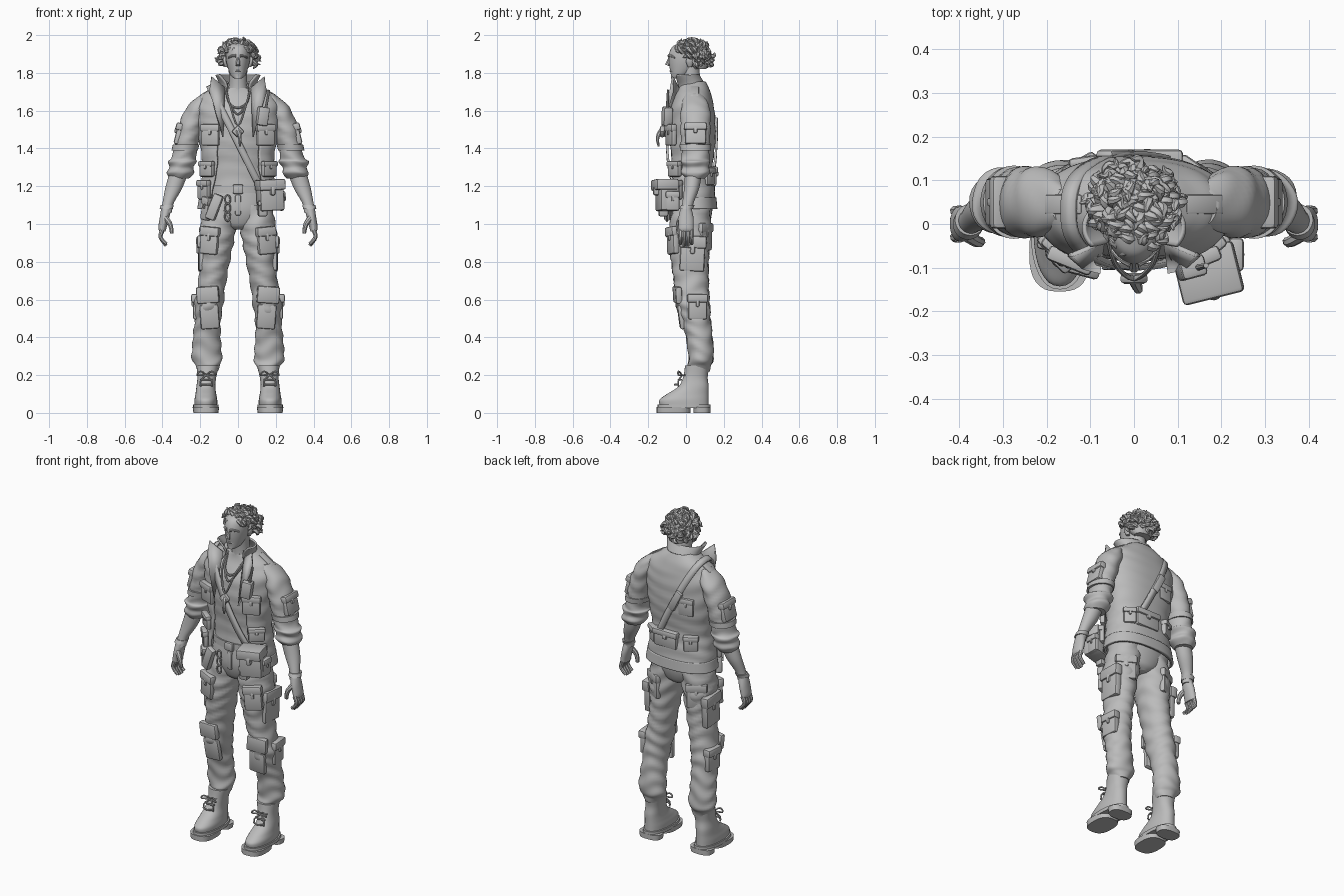
import bpy, bmesh, math, random
from mathutils import Vector, Matrix, Euler

random.seed(7)
start_cube = bpy.data.objects.get("Cube")
if start_cube:
    bpy.data.objects.remove(start_cube, do_unlink=True)
grey = bpy.data.materials.new("plain grey")
grey.use_nodes = True
grey.diffuse_color = (.5, .5, .5, 1)
grey.node_tree.nodes["Principled BSDF"].inputs["Base Color"].default_value = (.5, .5, .5, 1)

def finish(name, bm, thick=0):
    bmesh.ops.recalc_face_normals(bm, faces=bm.faces)
    mesh = bpy.data.meshes.new(name)
    bm.to_mesh(mesh)
    bm.free()
    mesh.materials.append(grey)
    mesh.polygons.foreach_set("use_smooth", [True] * len(mesh.polygons))
    mesh.set_sharp_from_angle(angle=math.radians(40))
    obj = bpy.data.objects.new(name, mesh)
    bpy.context.scene.collection.objects.link(obj)
    if thick:
        shell = obj.modifiers.new("thickness", "SOLIDIFY")
        shell.thickness, shell.offset = thick, 0

def spline(points, steps):
    pts = [Vector(p) for p in points]
    out, last = [], len(pts) - 1
    for i in range(last):
        before, start, end, after = pts[max(i - 1, 0)], pts[i], pts[i + 1], pts[min(i + 2, last)]
        leave, arrive = (end - before) / 2, (after - start) / 2
        for k in range(steps):
            t = k / steps
            ease = t * t * (3 - 2 * t)
            out.append(start.lerp(end, ease) + leave * t * (1 - t) ** 2 - arrive * t * t * (1 - t))
    return out + [pts[last]]

def skin(bm, rows, wrap=True, caps=True):
    rows = [[bm.verts.new(p) for p in row] for row in rows]
    count = len(rows[0])
    for low, high in zip(rows, rows[1:]):
        for i in range(count if wrap else count - 1):
            j = (i + 1) % count
            bm.faces.new((low[i], low[j], high[j], high[i]))
    if caps and wrap:
        bm.faces.new(rows[0])
        bm.faces.new(rows[-1])

def rounded(value, power):
    return math.copysign(abs(value) ** power, value)

def loft(name, rings, side=1, sides=32, steps=8, fold=0, power=1, thick=0, is_open=False):
    """Stack level rings of (x, y, z, half width, half depth[, front gap angle])."""
    bm, rows = bmesh.new(), []
    for ring in spline(rings, steps):
        x, y, z, wide, deep = ring[:5]
        gap = ring[5] if is_open else 0
        row = []
        for i in range(sides):
            a = gap + (math.tau - 2 * gap) * i / (sides - 1 if is_open else sides)
            swell = 1 + fold * math.sin(75 * z + 2 * math.sin(2 * a + 9 * z) + side)
            row.append((side * (x + wide * swell * rounded(math.sin(a), power)),
                        y - deep * swell * rounded(math.cos(a), power), z))
        rows.append(row)
    skin(bm, rows, wrap=not is_open)
    finish(name, bm, thick)

def tube(bm, points, radius, tip=None, sides=8, closed=False):
    path = spline(points, 4)
    if closed:
        path.pop()
    count, rows = len(path), []
    for i, p in enumerate(path):
        ahead = path[(i + 1) % count] if closed or i < count - 1 else p
        behind = path[i - 1] if closed or i else p
        along = (ahead - behind).normalized()
        across = along.cross(Vector((.3, .9, .2))).normalized()
        other = along.cross(across)
        r = radius if tip is None else radius + (tip - radius) * i / (count - 1)
        turns = [math.tau * k / sides for k in range(sides)]
        rows.append([p + (across * math.cos(a) + other * math.sin(a)) * r for a in turns])
    skin(bm, rows + rows[:1] if closed else rows, caps=not closed)

def tubes(name, paths, radius, tip=None, closed=False):
    bm = bmesh.new()
    for path in paths:
        tube(bm, path, radius, tip, closed=closed)
    finish(name, bm)

def block(bm, size, matrix, offset=(0, 0, 0)):
    place = matrix @ Matrix.Translation(offset) @ Matrix.Diagonal((*size, 1))
    verts = bmesh.ops.create_cube(bm, size=1, matrix=place)["verts"]
    edges = list({edge for v in verts for edge in v.link_edges})
    bmesh.ops.bevel(bm, geom=edges, offset=min(.01, min(size) * .4), segments=2, profile=.5, affect="EDGES")

def pocket(name, loc, size, yaw=0, roll=0, side=1, flap=True, pitch=0):
    """Padded box whose face looks to the front at yaw 0, with a wider flap on top."""
    turn = Euler([math.radians(v) for v in (pitch, side * roll, side * yaw)], "XYZ")
    matrix = Matrix.Translation((side * loc[0], loc[1], loc[2])) @ turn.to_matrix().to_4x4()
    wide, deep, high = size
    bm = bmesh.new()
    block(bm, size, matrix)
    if flap:
        block(bm, (wide * 1.1, deep * 1.2, high * .36), matrix, (0, -deep * .12, high * .36))
        block(bm, (wide * .2, deep * 1.2, high * .3), matrix, (0, -deep * .16, high * .16))
    finish(name, bm)

# Head, neck and face
loft("head", [(0, -.05, 1.77, .02, .03), (0, -.03, 1.79, .04, .05), (0, 0, 1.85, .06, .09),
              (0, .01, 1.9, .065, .1), (0, .02, 1.94, .06, .09), (0, .02, 1.96, .03, .05)])
loft("neck", [(0, .03, 1.64, .08, .06), (0, .03, 1.72, .05, .05), (0, .02, 1.83, .05, .05)])
tubes("nose", [[(0, -.08, 1.89), (0, -.1, 1.84)]], .007, .013)
tubes("lips", [[(-.02, -.07, 1.81), (0, -.08, 1.81), (.02, -.07, 1.81)]], .007)
# Tousled hair: a cap with spiky curled locks
loft("hair_cap", [(0, .07, 1.82, .05, .04), (0, .05, 1.87, .075, .07), (0, .03, 1.93, .075, .09),
                  (0, .03, 1.96, .04, .05)], fold=.04)
bm = bmesh.new()
lock_count = 200
for i in range(lock_count):
    height = 1 - 1.5 * (i + .5) / lock_count
    a = i * math.pi * (3 - math.sqrt(5))
    out = Vector((math.sin(a), -math.cos(a), 0)) * math.sqrt(1 - height ** 2) + Vector((0, 0, height))
    on_face = out.y < -.25 and height < .3
    below_ear = out.y < .1 and height < -.1
    if on_face or below_ear:
        continue
    root = Vector((out.x * .075, .03 + out.y * .08, 1.89 + out.z * .07))
    curl = out.cross(Vector([random.uniform(-1, 1) for axis in "xyz"])).normalized()
    reach = out * random.uniform(.01, .04) * (1 - max(height, 0) / 2)
    tube(bm, [root, root + reach + curl * .008, root + reach + curl * .025,
              root + reach * random.uniform(.7, 1.4) + curl * .035], .016, .002, sides=6)
finish("hair_locks", bm)
# Shirt, open jacket and raised collar
loft("shirt", [(0, .03, 1.18, .165, .1), (0, .03, 1.3, .16, .1), (0, .03, 1.45, .185, .115),
               (0, .03, 1.58, .19, .105), (0, .04, 1.67, .14, .07), (0, .03, 1.72, .06, .05)], fold=.015)
loft("jacket", [(0, .035, 1.08, .205, .12, .75), (0, .03, 1.2, .19, .115, .7), (0, .025, 1.3, .18, .11, .6),
                (0, .03, 1.45, .2, .12, .5), (0, .03, 1.6, .215, .115, .35), (0, .035, 1.67, .19, .095, .35),
                (0, .04, 1.71, .14, .08, .4), (0, .035, 1.75, .08, .065, .6)],
     sides=64, fold=.015, power=.85, thick=.012, is_open=True)
loft("jacket_hem", [(0, .035, 1.08, .21, .125, .85), (0, .035, 1.14, .2, .12, .85)],
     sides=64, power=.85, thick=.012, is_open=True)
loft("collar", [(0, .035, 1.7, .1, .075, .6), (0, .02, 1.74, .095, .075, .65), (0, -.01, 1.79, .115, .075, 1)],
     sides=40, thick=.01, is_open=True)

for s, side in ((1, "left"), (-1, "right")):
    # Brow, ear and lapel
    tubes(side + "_brow", [[(s * .01, -.09, 1.89), (s * .03, -.08, 1.89), (s * .05, -.06, 1.88)]], .009, .005)
    loft(side + "_ear", [(.06, .02, 1.83, .01, .01), (.07, .02, 1.86, .01, .02), (.07, .02, 1.89, .01, .01)], s)
    bm = bmesh.new()
    corners = [(.07, -.04, 1.72), (.14, -.07, 1.78), (.15, -.07, 1.7), (.12, -.1, 1.6), (.08, -.11, 1.46)]
    bm.faces.new([bm.verts.new((s * x, y, z)) for x, y, z in corners])
    bmesh.ops.triangulate(bm, faces=bm.faces[:])
    finish(side + "_lapel", bm, .01)
    # Sleeve with rolled cuff, forearm and hand
    loft(side + "_sleeve", [(.31, .05, 1.24, .05, .05), (.305, .05, 1.27, .07, .075), (.3, .05, 1.3, .065, .07),
                            (.295, .05, 1.33, .078, .08), (.285, .05, 1.36, .062, .072), (.255, .05, 1.5, .066, .08),
                            (.21, .05, 1.62, .06, .075), (.16, .04, 1.69, .03, .04)], s, fold=.04)
    loft(side + "_sleeve_band", [(.282, .05, 1.39, .07, .082), (.275, .05, 1.42, .07, .084)], s, steps=1)
    loft(side + "_forearm", [(.38, 0, 1.06, .03, .03), (.37, .01, 1.11, .03, .03), (.34, .03, 1.19, .045, .04),
                             (.31, .04, 1.28, .05, .045)], s)
    loft(side + "_palm", [(.4, 0, .96, .016, .04), (.4, 0, .98, .022, .04), (.39, 0, 1.03, .025, .04),
                          (.38, 0, 1.08, .027, .03)], s)
    tubes(side + "_fingers", [[(s * .4, y, .97), (s * .41, y, .93), (s * .38, y, .88 + abs(y) / 2)]
                              for y in (-.03, -.01, .01, .03)], .0135, .009)
    tubes(side + "_thumb", [[(s * .39, -.02, 1.04), (s * .36, -.04, 1), (s * .35, -.04, .95)]], .017, .01)
    loft(side + "_bracelet", [(.38, 0, 1.08, .035, .036), (.375, .01, 1.1, .035, .036)], s, steps=1)
    # Jacket pockets
    pocket(side + "_sleeve_pocket", (.31, .05, 1.475), (.11, .04, .11), 90, 0, s, pitch=-14)
    pocket(side + "_epaulette", (.16, .045, 1.7), (.1, .045, .014), 0, 32, s, flap=False)
    pocket(side + "_chest_pocket", (.145, -.08, 1.47), (.1, .03, .11), 22, side=s)
    pocket(side + "_waist_pocket", (.165, -.06, 1.29), (.09, .03, .08), 40, side=s)
    pocket(side + "_hem_pocket", (.18, -.055, 1.18), (.08, .03, .1), 48, side=s)
    # Trouser leg with its pockets and pads
    loft(side + "_trouser_leg", [(.16, .07, .22, .05, .055), (.16, .07, .25, .065, .06), (.165, .08, .29, .08, .066),
                                 (.165, .07, .4, .073, .07), (.16, .05, .5, .07, .08), (.155, .035, .58, .078, .09),
                                 (.14, .03, .67, .073, .09), (.12, .02, .82, .08, .1), (.11, .02, .95, .095, .108),
                                 (.09, .03, 1.1, .09, .1)], s, fold=.045)
    pocket(side + "_cargo_pocket", (.19, .035, .84), (.13, .04, .18), 88, 3, s)
    pocket(side + "_thigh_pocket", (.15, -.07, .91), (.1, .035, .14), 22, -5, s)
    pocket(side + "_knee_flap", (.16, -.045, .625), (.12, .035, .09), 8, 4, s, flap=False, pitch=4)
    pocket(side + "_shin_pad", (.15, -.025, .51), (.1, .03, .13), 2, 4, s, flap=False, pitch=8)
    pocket(side + "_calf_pocket", (.215, .06, .56), (.1, .04, .13), 95, side=s)
    pocket(side + "_seat_pocket", (.14, .1, .93), (.11, .03, .14), 150, side=s)
    # Boot with split sole and laces
    loft(side + "_boot", [(.17, -.01, .04, .06, .13), (.17, -.01, .07, .06, .13), (.17, .01, .1, .055, .11),
                          (.17, .04, .14, .05, .08), (.165, .05, .19, .05, .065), (.16, .06, .25, .06, .065)],
         s, power=.9)
    for part, y, length in (("sole", -.065, .09), ("heel", .085, .045)):
        loft(side + "_boot_" + part, [(.17, y, 0, .066, length), (.17, y, .03, .07, length)], s, steps=1, power=.75)
    loft(side + "_boot_welt", [(.17, -.01, z, .067, .14) for z in (.025, .045)], s, steps=1, power=.88)
    x, y, z = s * .168, -.02, .2
    laces = []
    for drop in (0, .025, .05):
        laces.append([(x + e * .032, y + abs(e) * .015 - drop * .8, z - drop) for e in (-1, 0, 1)])
    for e in (.03, -.03):
        laces.append([(x, y, z), (x + e, y - .02, z + .02), (x + e * 1.6, y - .02, z), (x, y, z)])
        laces.append([(x, y, z), (x + e, y - .02, z - .03), (x + e, y - .02, z - .06)])
    tubes(side + "_laces", laces, .0045)

# Hips and belt
loft("trouser_seat", [(0, .03, .97, .04, .06), (0, .03, 1, .12, .09), (0, .03, 1.08, .175, .11),
                      (0, .03, 1.2, .16, .1)])
loft("belt", [(0, .03, z, .17, .108) for z in (1.165, 1.205)], steps=1)
pocket("belt_buckle", (0, -.083, 1.185), (.055, .02, .05), flap=False)
pocket("fly", (0, -.075, 1.1), (.03, .02, .11), flap=False)
# Shoulder strap wrapped around the body, and its bag
bm, rows = bmesh.new(), []
tilt = Vector((2, 0, 1)).normalized()
for width in (-.018, .018):
    loop = [math.tau * k / 64 for k in range(64)]
    rows.append([Vector((.15 * math.cos(a), .03 - .13 * rounded(math.sin(a), .75), 1.43 - .3 * math.cos(a)))
                 + tilt * width for a in loop])
skin(bm, rows, caps=False)
finish("shoulder_strap", bm, .012)
pocket("strap_pad", (-.04, .158, 1.5), (.045, .025, .13), 180, 27, flap=False)
pocket("shoulder_bag", (.17, -.1, 1.15), (.13, .1, .16), 14, -3)
pocket("bag_side_pouch", (.23, -.07, 1.12), (.07, .03, .1), 90)
pocket("bag_lower_pouch", (.13, -.12, 1.08), (.05, .05, .08), 5)
# Gear: radio, back pouches, hip holster and clips
pocket("radio", (.13, -.1, 1.57), (.06, .05, .1), 15, 8, flap=False)
tubes("radio_antenna", [[(.145, -.1, 1.6), (.165, -.095, 1.71)]], .008, .006)
pocket("back_waist_pouch", (.03, .138, 1.25), (.15, .045, .1), 180)
pocket("back_left_pouch", (.13, .12, 1.25), (.07, .035, .09), 145)
pocket("back_right_pouch", (-.12, .125, 1.25), (.08, .035, .09), -150)
pocket("back_upper_pocket", (-.1, .142, 1.47), (.09, .02, .1), -172)
pocket("hip_holster", (-.125, -.1, 1.09), (.055, .035, .14), -15, 22, flap=False)
pocket("hip_pouch", (-.165, -.07, 1.08), (.05, .04, .12), -45, 12)
turns = [math.tau * i / 8 for i in range(9)]
tubes("belt_clips", [[(-.055 + .014 * math.sin(a), -.1, height + .024 * math.cos(a)) for a in turns]
                     for height in (1.13, 1.085, 1.04)], .005, closed=True)
# Necklaces and pendant
tubes("necklaces", [[(-.065, 0, 1.71), (-.045, front * .7, 1.64), (0, front, drop), (.045, front * .7, 1.64),
                     (.065, 0, 1.71)] for drop, front in ((1.615, -.085), (1.58, -.09), (1.52, -.125))], .006)
pocket("pendant", (0, -.125, 1.49), (.05, .025, .05), roll=45, flap=False)
tubes("pendant_horn", [[(0, -.125, 1.5), (.01, -.15, 1.46), (.01, -.145, 1.41)]], .016, .005)
